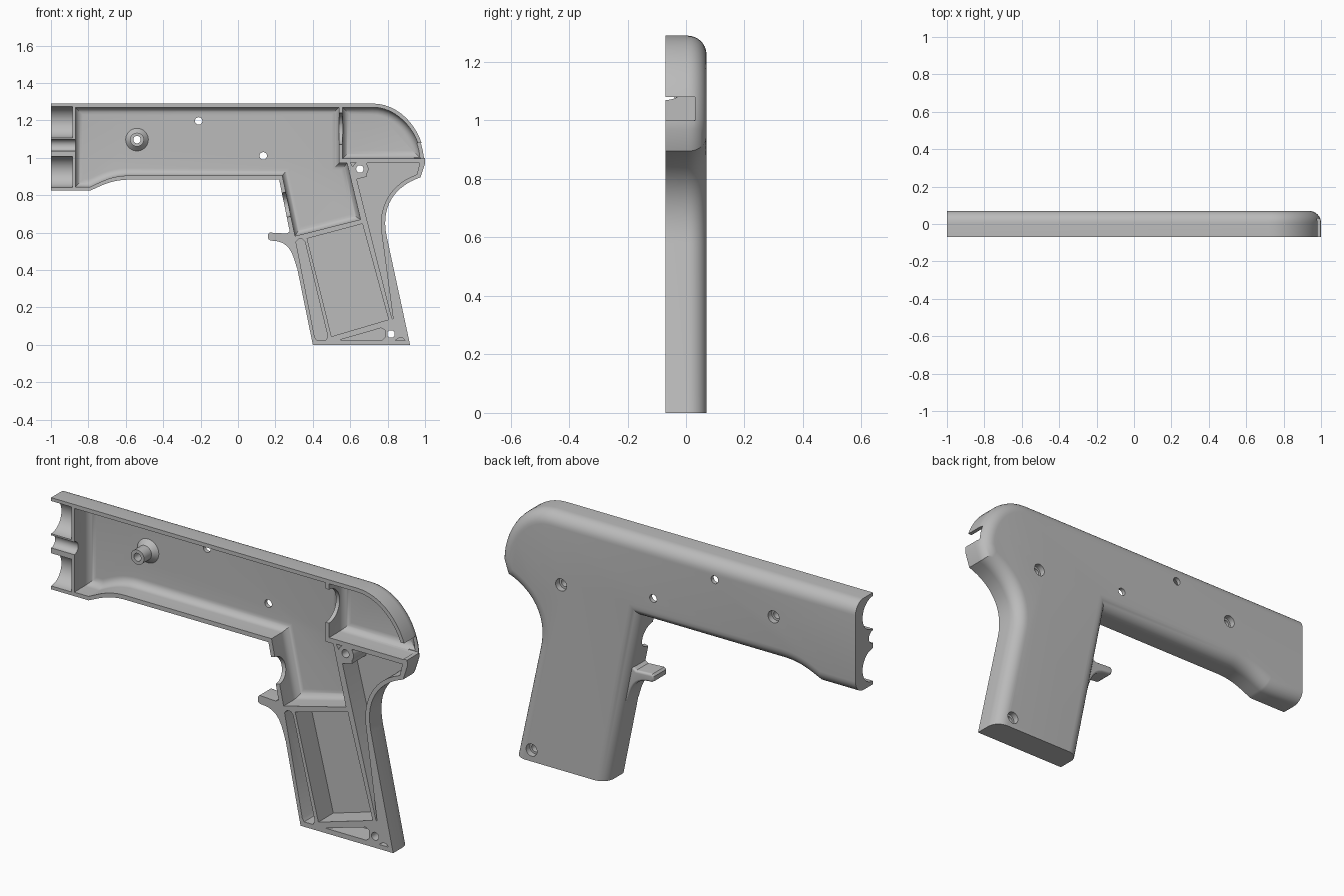
import bpy, bmesh, math
from mathutils import Vector, Matrix

old = bpy.data.objects.get("Cube")
if old:
    bpy.data.objects.remove(old, do_unlink=True)

OPEN, BACK, WALL_FLOOR = -0.07, 0.07, 0.05
FRONT = -0.1  # cutters start ahead of the open face

plastic = bpy.data.materials.new("grey_plastic")
plastic.use_nodes = True
plastic.diffuse_color = (0.5, 0.5, 0.5, 1)
plastic.node_tree.nodes["Principled BSDF"].inputs["Base Color"].default_value = (0.5, 0.5, 0.5, 1)


def curve(a, b, c, d, n=14):
    """Points of a cubic curve in the side plane."""
    out = []
    for i in range(n + 1):
        t = i / n
        s = 1 - t
        out.append(tuple(s**3 * p + 3 * s * s * t * q + 3 * s * t * t * r + t**3 * e
                         for p, q, r, e in zip(a, b, c, d)))
    return out


def finish(name, bm):
    bmesh.ops.recalc_face_normals(bm, faces=bm.faces)
    mesh = bpy.data.meshes.new(name)
    bm.to_mesh(mesh)
    bm.free()
    mesh.materials.append(plastic)
    obj = bpy.data.objects.new(name, mesh)
    bpy.context.scene.collection.objects.link(obj)
    return obj


def prism(name, pts, y0, y1, rounding=0, square_ends=False):
    """Side outline extruded through y, with its back rim rounded over."""
    bm = bmesh.new()
    face = bm.faces.new([bm.verts.new((x, y0, z)) for x, z in pts])
    geo = bmesh.ops.extrude_face_region(bm, geom=[face])["geom"]
    for v in geo:
        if isinstance(v, bmesh.types.BMVert):
            v.co.y = y1
    bmesh.ops.recalc_face_normals(bm, faces=bm.faces)
    if rounding:
        rim = []
        for e in bm.edges:
            a, b = (v.co for v in e.verts)
            if min(a.y, b.y) < y1 - 1e-5:
                continue
            if square_ends and (max(a.z, b.z) < 1e-4 or max(a.x, b.x) < -0.999):
                continue
            rim.append(e)
        bmesh.ops.bevel(bm, geom=rim, offset=rounding, segments=8, profile=0.5,
                        affect="EDGES", clamp_overlap=False)
    return finish(name, bm)


def rod(name, axis, start, length, r1, r2=None, sides=40):
    """Cylinder or cone running from start along axis."""
    bm = bmesh.new()
    turn = Vector((0, 0, 1)).rotation_difference(Vector(axis)).to_matrix().to_4x4()
    mid = Vector(start) + Vector(axis).normalized() * length / 2
    bmesh.ops.create_cone(bm, cap_ends=True, segments=sides, radius1=r1,
                          radius2=r1 if r2 is None else r2, depth=length,
                          matrix=Matrix.Translation(mid) @ turn)
    return finish(name, bm)


# Outer body: barrel housing, rounded rear and raked grip
outline = [(-1, 1.29)]
outline += curve((0.72, 1.29), (0.88, 1.29), (1, 1.13), (1, 0.97))
outline += curve((0.975, 0.895), (0.84, 0.85), (0.76, 0.74), (0.795, 0.58))
outline += [(0.92, 0), (0.4, 0), (0.22, 0.883)]
outline += curve((-0.58, 0.883), (-0.68, 0.883), (-0.73, 0.85), (-0.79, 0.825))
outline += [(-1, 0.825)]
shell = prism("half_shell", outline, OPEN, BACK, 0.064, True)

steps = []


def add(obj):
    steps.append((obj, "UNION"))


def cut(obj):
    steps.append((obj, "DIFFERENCE"))


# Finger rest on the front of the grip
rest = curve((0.315, 0.41), (0.29, 0.5), (0.27, 0.557), (0.175, 0.557), 10)
rest += [(0.162, 0.565), (0.16, 0.59), (0.17, 0.6), (0.26, 0.595), (0.3, 0.62), (0.36, 0.5)]
add(prism("finger_rest", rest, OPEN, 0.03, 0.012))

# Main chamber running from the barrel down into the grip
main = [(-0.87, 1.27), (0.54, 1.27), (0.54, 0.972), (0.583, 0.972), (0.655, 0.67),
        (0.305, 0.582), (0.237, 0.905)]
main += curve((-0.58, 0.905), (-0.68, 0.905), (-0.73, 0.872), (-0.79, 0.845))
main += [(-0.87, 0.845)]
cut(prism("main_chamber", main, FRONT, WALL_FLOOR, 0.04))

# Rear chamber inside the rounded back end
rear = [(0.56, 1.27)] + curve((0.72, 1.27), (0.865, 1.27), (0.975, 1.12), (0.978, 0.997))
cut(prism("rear_chamber", rear + [(0.56, 0.997)], FRONT, WALL_FLOOR, 0.04))

# Wedge-shaped cavity behind the grip
wedge = [(0.69, 0.972), (0.972, 0.972), (0.957, 0.912)]
wedge += curve((0.95, 0.908), (0.82, 0.86), (0.74, 0.74), (0.77, 0.58))
wedge += [(0.83, 0.135), (0.822, 0.145), (0.635, 0.885), (0.69, 0.9)]
cut(prism("grip_wedge", wedge, FRONT, 0.04))

# Battery bay, long slot and small lightening pockets
pockets = {
    "battery_bay": ([(0.37, 0.568), (0.665, 0.647), (0.805, 0.135), (0.5, 0.045)], 0.05),
    "front_slot": ([(0.31, 0.55), (0.325, 0.565), (0.345, 0.565), (0.358, 0.55),
                    (0.48, 0.045), (0.47, 0.025), (0.42, 0.025), (0.41, 0.04)], 0.035),
    "base_pocket": ([(0.54, 0.025), (0.77, 0.025), (0.785, 0.04), (0.785, 0.08),
                     (0.765, 0.09)], 0.035),
    "heel_pocket": ([(0.84, 0.023), (0.893, 0.023), (0.88, 0.037), (0.862, 0.037)], 0.0),
    "rib_pocket": ([(0.6, 0.975), (0.632, 0.975), (0.615, 0.95)], 0.0),
}
for name, (pts, depth) in pockets.items():
    cut(prism(name, pts, FRONT, depth))

# Muzzle channels, the small middle one opening into the chamber
for name, z, r, length in (("upper_channel", 1.19, 0.083, 0.165),
                           ("lower_channel", 0.925, 0.083, 0.165),
                           ("middle_channel", 1.067, 0.032, 0.21)):
    cut(rod(name, (1, 0, 0), (-1.05, OPEN, z), length, r))

# Half-round openings in the rear bulkhead and grip front, and the rear slot
cut(rod("bulkhead_opening", (1, 0, 0), (0.5, OPEN, 1.155), 0.1, 0.085))
cut(rod("trigger_opening", (1, 0, 0.21), (0.18, OPEN, 0.733), 0.13, 0.066))
cut(prism("rear_slot", [(0.94, 1.0), (1.1, 1.0), (1.1, 1.08), (0.94, 1.08)], FRONT, 0.03))

# Screw bosses
add(rod("barrel_boss", (0, 1, 0), (-0.54, -0.035, 1.097), 0.095, 0.037))
add(rod("boss_foot", (0, 1, 0), (-0.54, 0.025, 1.097), 0.035, 0.037, 0.07))
add(rod("rear_boss", (0, 1, 0), (0.655, OPEN, 0.94), 0.125, 0.042))

# Through holes, with head recesses on the outside for the screws
for i, (x, z, recess) in enumerate(((-0.21, 1.197, False), (0.135, 1.01, False),
                                    (-0.54, 1.097, True), (0.652, 0.94, True),
                                    (0.818, 0.058, True))):
    cut(rod(f"hole_{i}", (0, 1, 0), (x, -0.15, z), 0.3, 0.02, sides=28))
    if recess:
        cut(rod(f"recess_{i}", (0, 1, 0), (x, 0.04, z), 0.1, 0.031, sides=28))

# Combine everything into one solid
for tool, operation in steps:
    mod = shell.modifiers.new(tool.name, "BOOLEAN")
    mod.object = tool
    mod.operation = operation
    mod.solver = "EXACT"
bpy.context.view_layer.update()
graph = bpy.context.evaluated_depsgraph_get()
result = bpy.data.meshes.new_from_object(shell.evaluated_get(graph))
shell.modifiers.clear()
shell.data = result
for tool, _ in steps:
    bpy.data.objects.remove(tool, do_unlink=True)
result.materials.clear()
result.materials.append(plastic)
for p in result.polygons:
    p.material_index = 0

bpy.ops.object.select_all(action="DESELECT")
shell.select_set(True)
bpy.context.view_layer.objects.active = shell
bpy.ops.object.shade_smooth_by_angle(angle=math.radians(30))
